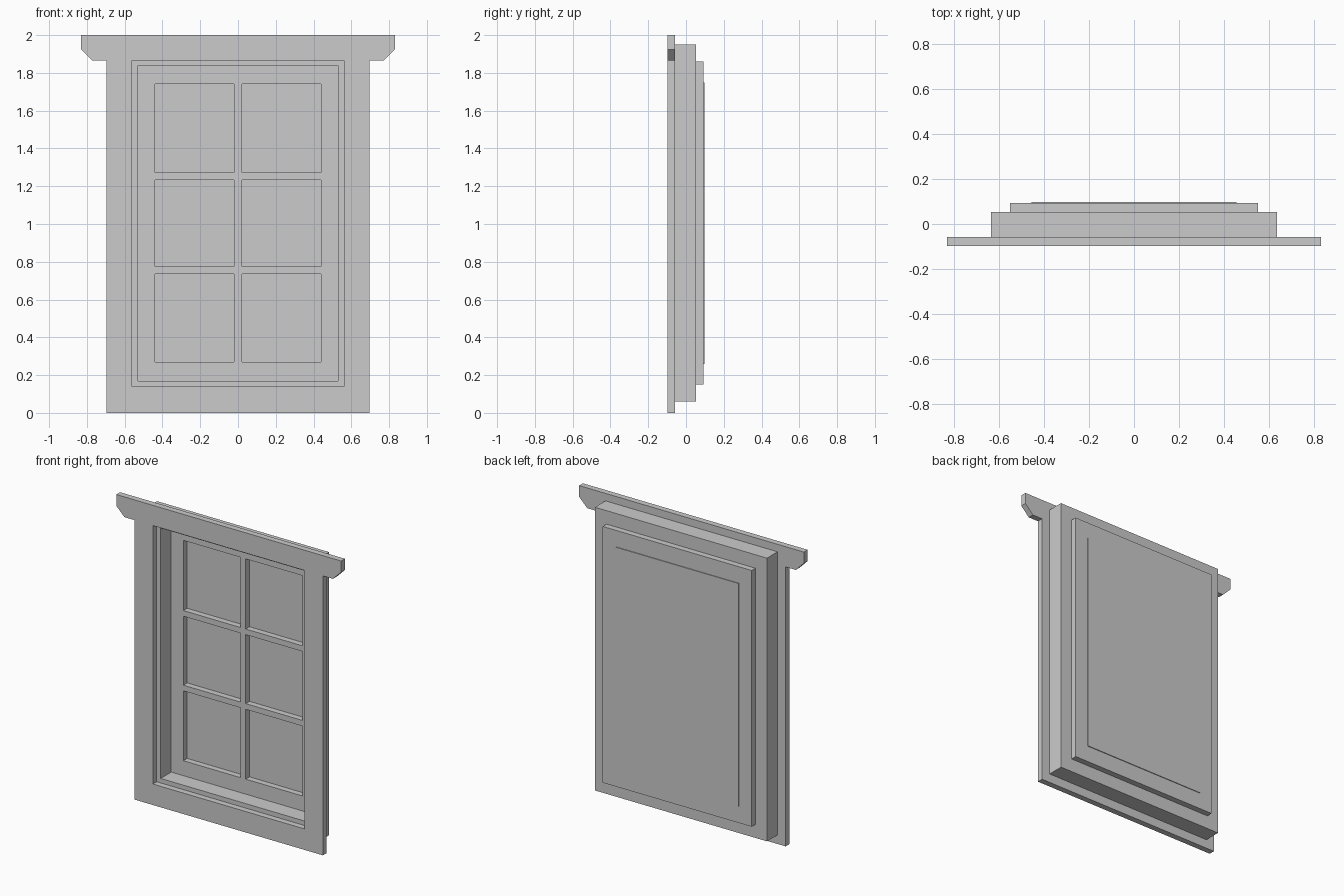
import bpy
import bmesh

cube = bpy.data.objects.get("Cube")
if cube:
    bpy.data.objects.remove(cube, do_unlink=True)

grey = bpy.data.materials.new("plain_grey")
grey.use_nodes = True
COLOUR = (0.6, 0.6, 0.6, 1)
grey.diffuse_color = COLOUR
grey.node_tree.nodes["Principled BSDF"].inputs["Base Color"].default_value = COLOUR

# Depth layers, front to back
TRIM = (-0.098, -0.058)
FRAME = (-0.058, 0.053)
SASH = (0.053, 0.093)
PANE = (0.093, 0.098)


def prism(name, outline, depth):
    """Extrude an x-z outline through a depth layer."""
    bm = bmesh.new()
    face = bm.faces.new([bm.verts.new((x, depth[0], z)) for x, z in outline])
    result = bmesh.ops.extrude_face_region(bm, geom=[face])
    moved = [v for v in result["geom"] if isinstance(v, bmesh.types.BMVert)]
    bmesh.ops.translate(bm, verts=moved, vec=(0, depth[1] - depth[0], 0))
    bmesh.ops.recalc_face_normals(bm, faces=bm.faces)
    mesh = bpy.data.meshes.new(name)
    bm.to_mesh(mesh)
    bm.free()
    mesh.materials.append(grey)
    obj = bpy.data.objects.new(name, mesh)
    bpy.context.collection.objects.link(obj)
    return obj


def board(name, x0, x1, z0, z1, depth):
    return prism(name, [(x0, z0), (x1, z0), (x1, z1), (x0, z1)], depth)


def pair(name, x0, x1, z0, z1, depth):
    board("left_" + name, x0, x1, z0, z1, depth)
    board("right_" + name, -x1, -x0, z0, z1, depth)


# Front trim: sill, side casings and header with clipped lower corners
board("sill_trim", -0.695, 0.695, 0, 0.14, TRIM)
pair("casing", 0.56, 0.695, 0.14, 1.865, TRIM)
half = [(0.77, 1.865), (0.83, 1.925), (0.83, 2)]
prism("header_trim", half + [(-x, z) for x, z in reversed(half)], TRIM)

# Deep box frame
pair("jamb", 0.53, 0.635, 0.06, 1.95, FRAME)
board("frame_bottom", -0.53, 0.53, 0.06, 0.17, FRAME)
board("frame_top", -0.53, 0.53, 1.84, 1.95, FRAME)

# Sash
pair("sash_stile", 0.44, 0.55, 0.15, 1.86, SASH)
board("sash_bottom_rail", -0.44, 0.44, 0.15, 0.27, SASH)
board("sash_top_rail", -0.44, 0.44, 1.74, 1.86, SASH)

# Glazing bars
board("vertical_bar", -0.02, 0.02, 0.27, 1.74, SASH)
for level, z in (("lower", 0.755), ("upper", 1.253)):
    pair(level + "_bar", 0.02, 0.44, z - 0.019, z + 0.019, SASH)

# Pane closing the back
board("pane", -0.455, 0.455, 0.26, 1.75, PANE)
